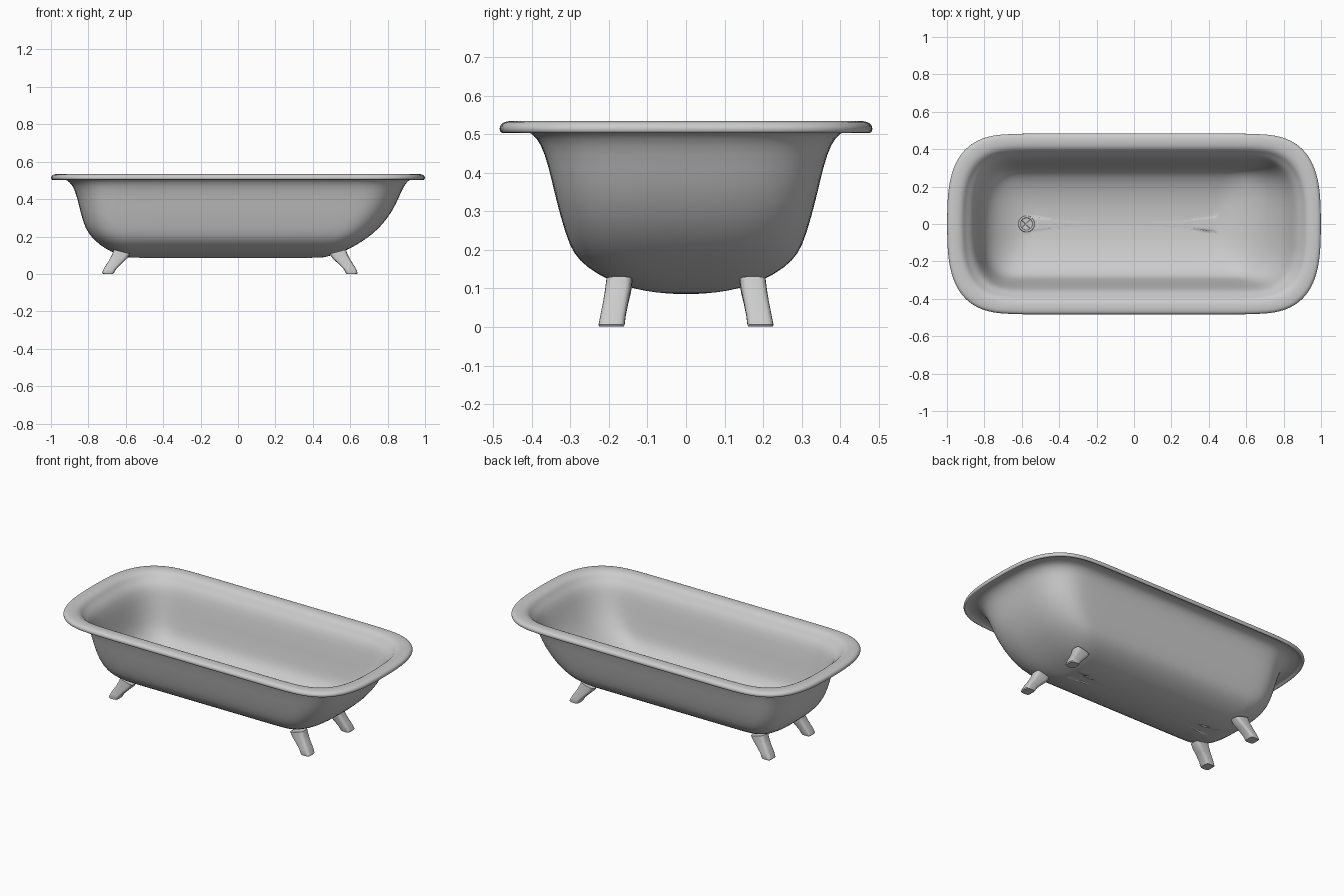
import bpy, bmesh, math
from mathutils import Matrix

if "Cube" in bpy.data.objects:
    bpy.data.objects.remove(bpy.data.objects["Cube"])

def finish(bm, name, levels=0):
    bmesh.ops.recalc_face_normals(bm, faces=bm.faces)
    me = bpy.data.meshes.new(name)
    bm.to_mesh(me)
    bm.free()
    ob = bpy.data.objects.new(name, me)
    bpy.context.collection.objects.link(ob)
    for p in me.polygons:
        p.use_smooth = True
    if levels:
        m = ob.modifiers.new("smooth", 'SUBSURF')
        m.levels = m.render_levels = levels
    return ob

def loft(bm, rings):
    rows = [[bm.verts.new(p) for p in r] for r in rings]
    n = len(rows[0])
    for a, b in zip(rows, rows[1:]):
        for i in range(n):
            bm.faces.new((a[i], a[(i + 1) % n], b[(i + 1) % n], b[i]))
    bm.faces.new(rows[0])
    bm.faces.new(rows[-1])

def tub_ring(xl, xr, hy, z, n=3.0, seg=20, straight=8):
    # rectangle with superelliptic ends
    f = 0.72 + 0.11 * min(1, max(0, (z - 0.4) / 0.1))
    a = hy * f
    sp = lambda v: math.copysign(abs(v) ** (2 / n), v)
    pts = []
    for cx, other, start in ((xr - a, xl + a, -90), (xl + a, xr - a, 90)):
        for i in range(seg + 1):
            t = math.radians(start + 180 * i / seg)
            c = math.cos(t) if 0 < i < seg else 0
            pts.append((cx + a * sp(c), hy * sp(math.sin(t)), z))
        y = pts[-1][1]
        for i in range(1, straight):
            pts.append((cx + (other - cx) * i / straight, y, z))
    return pts

# Outer body, bottom to top: left end, right end, half width, height
body = [(-.57, .44, .02, .085), (-.595, .46, .08, .089), (-.63, .50, .135, .099),
        (-.68, .565, .197, .119), (-.738, .633, .257, .154), (-.777, .688, .292, .19),
        (-.817, .753, .312, .24), (-.843, .825, .337, .33), (-.863, .865, .357, .42),
        (-.885, .89, .376, .475)]
# Rolled rim: offset from the outermost edge, height
rim = [(-.085, .502), (-.06, .513), (-.022, .514), (-.014, .505), (-.006, .502), (0, .507),
       (.001, .519), (-.006, .529), (-.02, .534), (-.045, .535), (-.07, .531),
       (-.088, .518), (-.10, .498)]
rows = body + [(-1 - o, 1 + o, .483 + o, z) for o, z in rim]
# Inner basin follows the body at wall thickness
T = .018
for xl, xr, hy, z in reversed(body):
    k = min(1, max(0, (.3 - z) / .2))
    o = T * (1 - k)
    rows.append((xl + o, xr - o, hy - o if hy > .05 else hy, z + T * k))
bm = bmesh.new()
loft(bm, [tub_ring(*r) for r in rows])
finish(bm, "bathtub", 1)

# Curved feet: x, y, z, half depth, half width, tilt
foot = [(.605 + .09, .193, .001, .028, .032, 0), (.695, .193, .006, .032, .034, 0),
        (.683, .189, .03, .032, .033, .1), (.655, .182, .065, .035, .033, .2),
        (.632, .176, .095, .04, .034, .28), (.620, .173, .119, .044, .034, .26)]
def foot_ring(x, y, z, hd, hw, tilt, sx, sy, dx):
    pts = []
    for i in range(24):
        t = math.tau * i / 24
        c, s = math.cos(t), math.sin(t)
        u = math.copysign(abs(c) ** .5, c) * hd
        v = math.copysign(abs(s) ** .5, s) * hw
        pts.append((sx * (x + u - dx), sy * (y + v), z + u * tilt))
    return pts
for sx, end, dx in ((-1, "left", 0), (1, "right", .087)):
    for sy, side in ((-1, "front"), (1, "back")):
        bm = bmesh.new()
        loft(bm, [foot_ring(*r, sx, sy, dx) for r in foot])
        ob = finish(bm, f"{side}_{end}_foot")
        bpy.context.view_layer.objects.active = ob
        ob.select_set(True)
        bpy.ops.object.shade_smooth_by_angle(angle=math.radians(40))
        ob.select_set(False)

# Drain: flat ring with crossed bars, lying on the basin floor
place = Matrix.Translation((-.575, 0, .109)) @ Matrix.Rotation(math.radians(6), 4, 'Y')
bpy.ops.mesh.primitive_torus_add(major_radius=.038, minor_radius=.006,
                                 major_segments=40, minor_segments=10)
ring = bpy.context.object
ring.name = "drain_ring"
ring.matrix_world = place
bpy.ops.object.shade_smooth()
for i, ang in enumerate((45, 135)):
    bpy.ops.mesh.primitive_cube_add(size=1)
    bar = bpy.context.object
    bar.name = f"drain_bar_{i + 1}"
    bar.matrix_world = (place @ Matrix.Rotation(math.radians(ang), 4, 'Z')
                        @ Matrix.Diagonal((.074, .007, .006, 1)))
